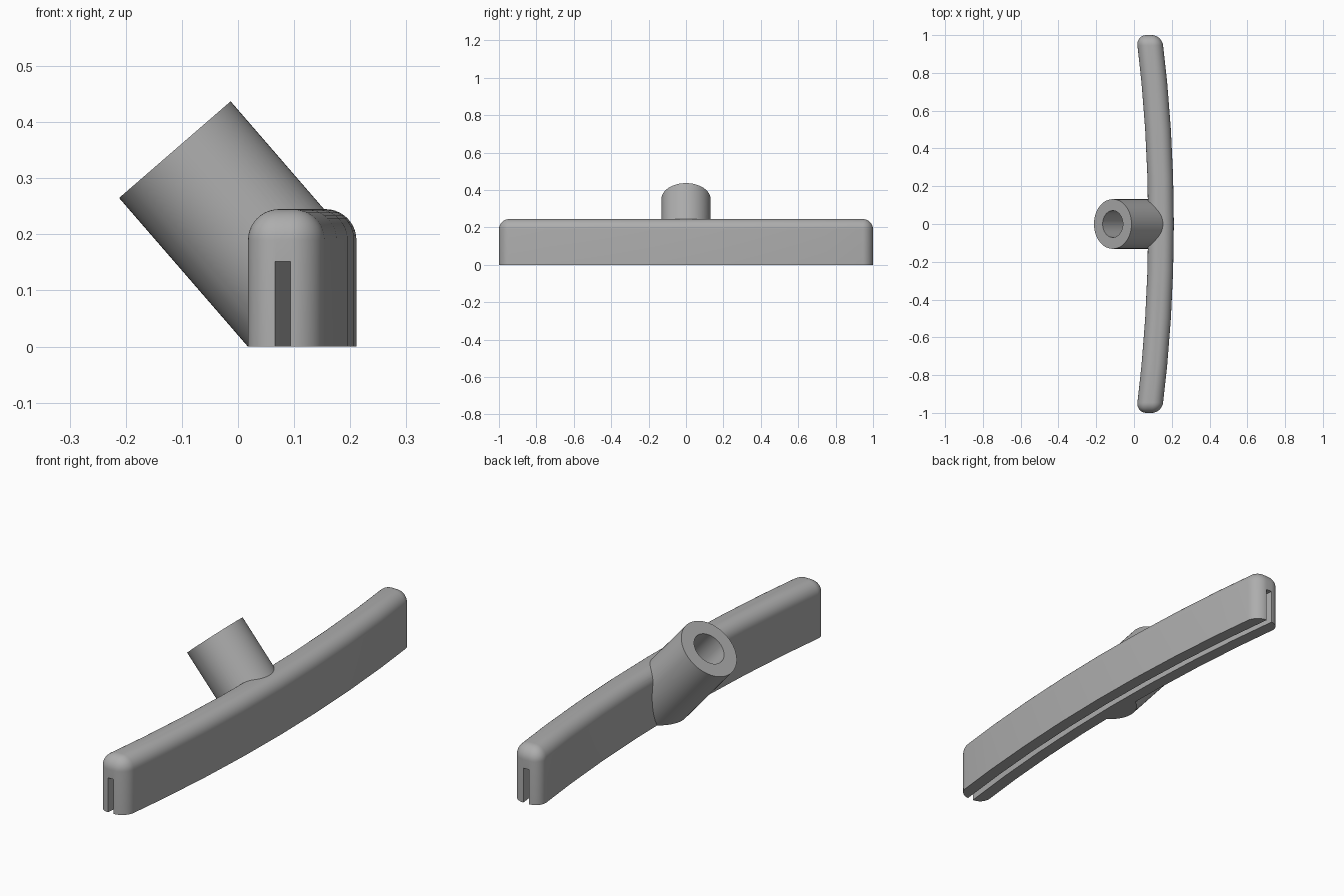
import bpy, bmesh, math
from mathutils import Vector, Matrix

cube = bpy.data.objects.get("Cube")
if cube:
    bpy.data.objects.remove(cube, do_unlink=True)

HEIGHT, HALF_WIDTH, ROUND = 0.245, 0.068, 0.055
TUBE_TOP = Vector((-0.1125, 0, 0.351))
TUBE_AXIS = Vector((0.655, 0, -0.756)).normalized()

grey = bpy.data.materials.new("plain grey")
grey.use_nodes = True
grey.diffuse_color = (0.42, 0.42, 0.42, 1)
grey.node_tree.nodes["Principled BSDF"].inputs["Base Color"].default_value = grey.diffuse_color


def make_object(name, bm):
    bmesh.ops.recalc_face_normals(bm, faces=bm.faces[:])
    mesh = bpy.data.meshes.new(name)
    bm.to_mesh(mesh)
    bm.free()
    mesh.materials.append(grey)
    obj = bpy.data.objects.new(name, mesh)
    bpy.context.collection.objects.link(obj)
    return obj


def bowed_bar(half_width, half_length, z0, z1):
    """Upright slab following the shallow bow of the head."""
    bm = bmesh.new()
    ys = [half_length * k / 4 for k in range(-4, 5)]
    mid = [(0.143 - 0.063 * y * y, y) for y in ys]
    outline = [(x + half_width, y) for x, y in mid]
    outline += [(x - half_width, y) for x, y in reversed(mid)]
    base = bm.faces.new([bm.verts.new((x, y, z0)) for x, y in outline])
    top = bmesh.ops.extrude_face_region(bm, geom=[base])["geom"]
    bmesh.ops.translate(bm, vec=(0, 0, z1 - z0),
                        verts=[v for v in top if isinstance(v, bmesh.types.BMVert)])
    return bm


def cylinder(radius, start, end, sides):
    """Cylinder along the handle axis, between two distances from its mouth."""
    bm = bmesh.new()
    turn = TUBE_AXIS.to_track_quat('Z', 'Y').to_matrix().to_4x4()
    centre = TUBE_TOP + TUBE_AXIS * (start + end) / 2
    bmesh.ops.create_cone(bm, cap_ends=True, segments=sides, radius1=radius, radius2=radius,
                          depth=end - start, matrix=Matrix.Translation(centre) @ turn)
    return bm


def clip(bm, point, normal):
    cut = bmesh.ops.bisect_plane(bm, geom=bm.verts[:] + bm.edges[:] + bm.faces[:],
                                 plane_co=point, plane_no=normal, clear_outer=True)
    edges = [e for e in cut["geom_cut"] if isinstance(e, bmesh.types.BMEdge)]
    bmesh.ops.edgeloop_fill(bm, edges=edges)


def combine(target, helper, operation):
    mod = target.modifiers.new(operation.title(), 'BOOLEAN')
    mod.operation, mod.object, mod.solver = operation, helper, 'EXACT'
    bpy.ops.object.modifier_apply(modifier=mod.name)
    bpy.data.objects.remove(helper, do_unlink=True)


# Bowed head with rounded top rim and rounded end corners
bm = bowed_bar(HALF_WIDTH, 1.0, 0, HEIGHT)
rounded = []
for e in bm.edges:
    a, b = (v.co for v in e.verts)
    on_top = min(a.z, b.z) > HEIGHT - 0.001
    end_corner = abs(a.z - b.z) > 0.1 and abs(a.y) > 0.99
    if on_top or end_corner:
        rounded.append(e)
bmesh.ops.recalc_face_normals(bm, faces=bm.faces[:])
bmesh.ops.bevel(bm, geom=rounded, offset=ROUND, offset_type='OFFSET', segments=10,
                profile=0.5, affect='EDGES', clamp_overlap=False)
head = make_object("head_with_handle_socket", bm)
bpy.ops.object.select_all(action='DESELECT')
head.select_set(True)
bpy.context.view_layer.objects.active = head

# Slanted handle socket, trimmed to the ground and inside the head
bm = cylinder(0.1315, 0, 0.8, 64)
clip(bm, (0, 0, 0), (0, 0, -1))
clip(bm, (0.18, 0, 0), (1, 0, 0))
combine(head, make_object("socket", bm), 'UNION')

# Blade slot along the underside and bore in the socket
combine(head, make_object("slot_cutter", bowed_bar(0.0135, 1.02, -0.05, 0.152)), 'DIFFERENCE')
combine(head, make_object("bore_cutter", cylinder(0.071, -0.05, 0.25, 48)), 'DIFFERENCE')

bpy.ops.object.shade_smooth_by_angle(angle=math.radians(30))
